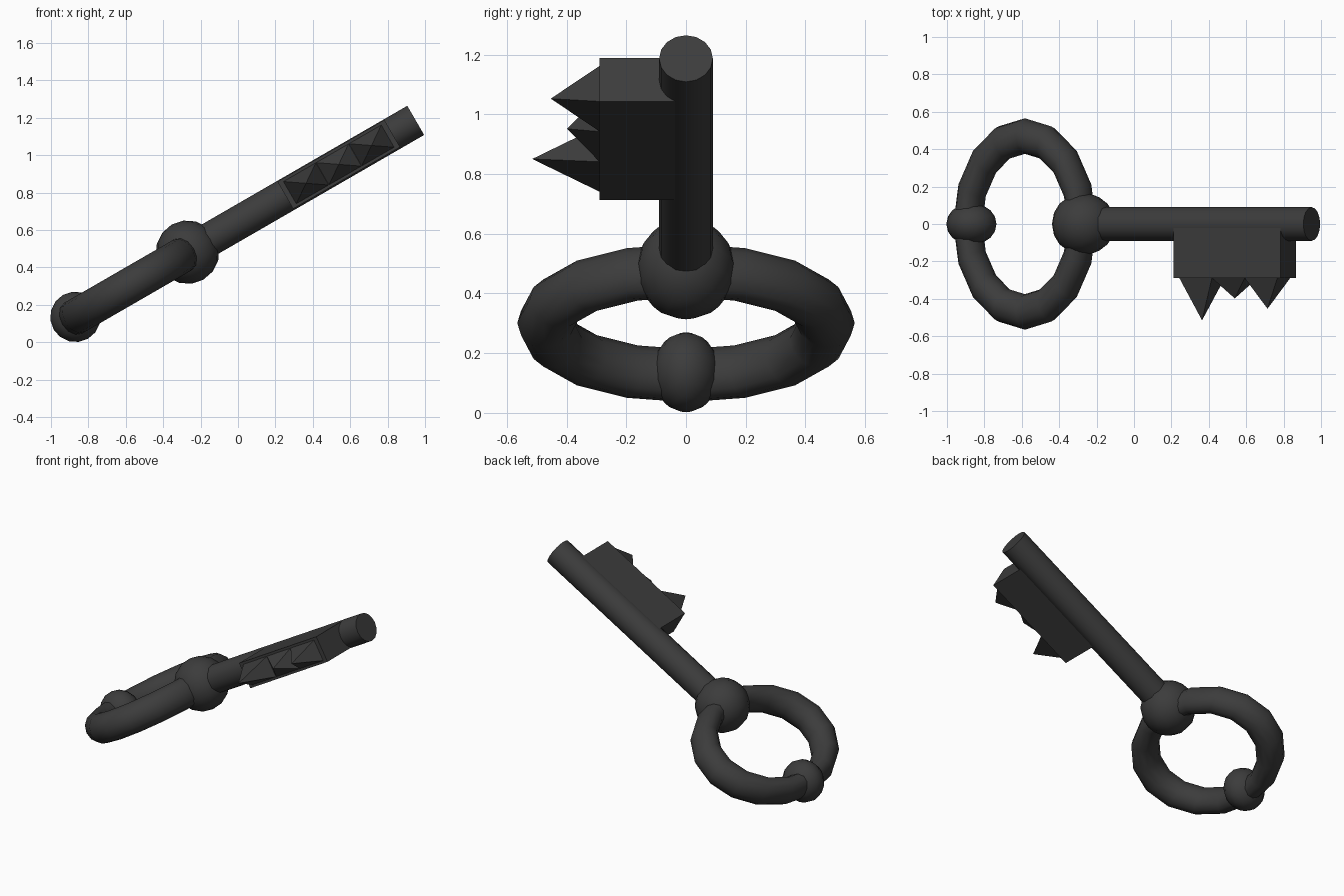
import bpy, math
from mathutils import Matrix

if "Cube" in bpy.data.objects:
    bpy.data.objects.remove(bpy.data.objects["Cube"])

# Key is modelled along local x (collar ball at origin), then tilted 30 degrees
TILT = Matrix.Translation((-0.27, 0, 0.482)) @ Matrix.Rotation(math.radians(-30), 4, 'Y')

iron = bpy.data.materials.new("dark_iron")
iron.diffuse_color = (0.045, 0.045, 0.045, 1)
iron.use_nodes = True
iron.node_tree.nodes["Principled BSDF"].inputs["Base Color"].default_value = iron.diffuse_color


def finish(name, loc, scale=(1, 1, 1), rot=None, smooth=True):
    ob = bpy.context.object
    ob.name = name
    m = Matrix.Translation(loc) @ Matrix.Diagonal((*scale, 1))
    if rot:
        m = m @ rot
    ob.data.transform(m)
    ob.matrix_world = TILT
    ob.data.materials.append(iron)
    if smooth:
        bpy.ops.object.shade_smooth_by_angle(angle=math.radians(50))
    return ob


# Oval bow ring
bpy.ops.mesh.primitive_torus_add(major_segments=16, minor_segments=12,
                                 major_radius=0.47, minor_radius=0.095)
finish("bow_ring", (-0.362, 0, 0), (0.75, 1, 1))

# Collar ball and end ball
for name, x, r, sy in (("collar_ball", 0, 0.17, 0.98), ("end_ball", -0.692, 0.135, 0.83)):
    bpy.ops.mesh.primitive_uv_sphere_add(segments=16, ring_count=8, radius=r)
    finish(name, (x, 0, 0), (1, sy, 1))

# Shaft
bpy.ops.mesh.primitive_cylinder_add(vertices=16, radius=0.09, depth=1.409)
finish("shaft", (0.7045, 0, 0), rot=Matrix.Rotation(math.pi / 2, 4, 'Y'))

# Bit plate
bpy.ops.mesh.primitive_cube_add(size=1)
finish("bit_plate", (0.935, -0.145, 0.002), (0.66, 0.29, 0.168), smooth=False)

# Pyramid teeth pointing to -y
turn = Matrix.Rotation(math.pi / 2, 4, 'X') @ Matrix.Rotation(math.pi / 4, 4, 'Z')
for i, tip in enumerate((0.515, 0.398, 0.453)):
    h = tip - 0.29
    bpy.ops.mesh.primitive_cone_add(vertices=4, radius1=math.sqrt(0.5), radius2=0, depth=1)
    finish(f"tooth_{i + 1}", (0.733 + 0.202 * i, -0.29 - h / 2, 0.002),
           (0.2, h, 0.137), turn, smooth=False)
